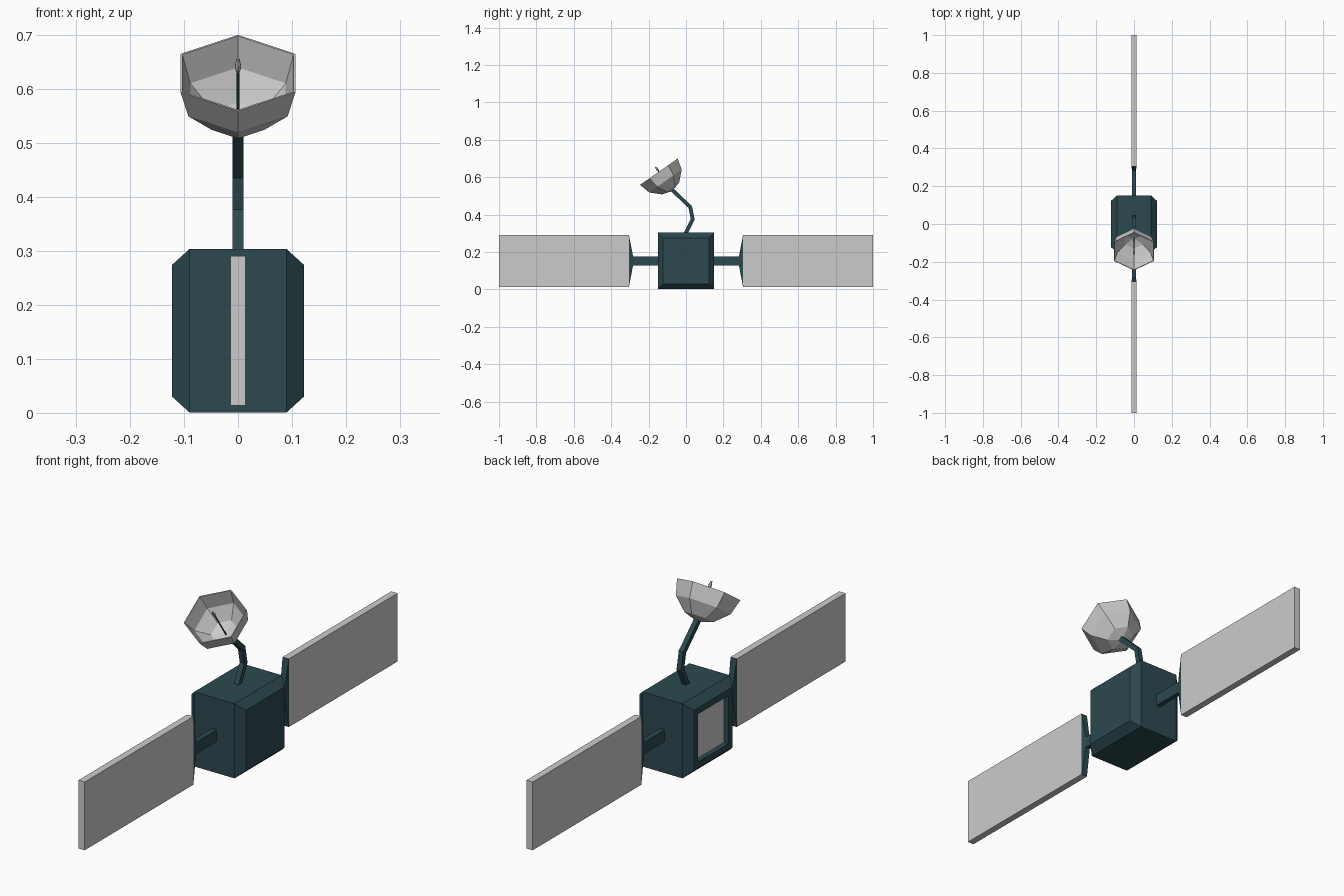
import bpy, bmesh, math
from mathutils import Vector

if "Cube" in bpy.data.objects:
    bpy.data.objects.remove(bpy.data.objects["Cube"])

teal = bpy.data.materials.new("dark_teal")
teal.diffuse_color = (0.025, 0.066, 0.08, 1)
teal.use_nodes = True
teal.node_tree.nodes["Principled BSDF"].inputs["Base Color"].default_value = teal.diffuse_color


def loft(name, rings, mat=None):
    """Skin a list of equal-length point rings and cap both ends."""
    bm = bmesh.new()
    loops = [[bm.verts.new(p) for p in r] for r in rings]
    n = len(loops[0])
    for a, b in zip(loops, loops[1:]):
        for i in range(n):
            j = (i + 1) % n
            bm.faces.new((a[i], a[j], b[j], b[i]))
    bm.faces.new(loops[0][::-1])
    bm.faces.new(loops[-1])
    bmesh.ops.remove_doubles(bm, verts=bm.verts[:], dist=1e-4)
    bmesh.ops.recalc_face_normals(bm, faces=bm.faces[:])
    me = bpy.data.meshes.new(name)
    bm.to_mesh(me)
    bm.free()
    if mat:
        me.materials.append(mat)
    ob = bpy.data.objects.new(name, me)
    bpy.context.collection.objects.link(ob)
    return ob


SQUARE = [(-1, -1), (1, -1), (1, 1), (-1, 1)]
ZC = 0.152


def ring_x(x, h):
    return [(x, a * h, ZC + b * h) for a, b in SQUARE]


def ring_y(y, hx, hz):
    return [(a * hx, y, ZC + b * hz) for a, b in SQUARE]


# Body: square block bevelled on both sides, with a recess on the left side
loft("body", [ring_x(x, h) for x, h in [
    (-0.100, 0.097), (-0.122, 0.097), (-0.122, 0.122), (-0.09, 0.151),
    (0.09, 0.151), (0.122, 0.122)]], teal)
loft("recess_panel", [ring_x(-0.102, 0.097), ring_x(-0.099, 0.097)])

# Solar wings: strut with flared end, then the panel
for side, s in (("front", -1), ("back", 1)):
    loft(side + "_strut", [ring_y(s * y, hx, hz) for y, hx, hz in [
        (0.14, 0.010, 0.024), (0.283, 0.010, 0.024), (0.305, 0.014, 0.138)]], teal)
    loft(side + "_solar_panel", [ring_y(s * 0.305, 0.014, 0.138),
                                 ring_y(s * 1.0, 0.014, 0.138)])

# Bent dish arm: square section mitred along a path in the y-z plane
path = [Vector(p) for p in [(0, -0.006, 0.29), (0, 0.036, 0.375),
                            (0, 0.023, 0.44), (0, -0.074, 0.532)]]
rings = []
for i, p in enumerate(path):
    d0 = (p - path[max(i - 1, 0)]).normalized()
    d1 = (path[min(i + 1, len(path) - 1)] - p).normalized()
    d = (d0 + d1).normalized()
    side = Vector((0, d.z, -d.y))
    w = 0.01 / d.dot(d1 if d1.length else d0)
    rings.append([p + Vector((a * 0.01, 0, 0)) + side * b * w for a, b in SQUARE])
loft("dish_arm", rings, teal)

# Dish frame: tilted axis, six-sided rings
C = Vector((0, -0.145, 0.629))
X = Vector((1, 0, 0))
U = Vector((0, 0.82, 0.573)).normalized()
N = Vector((0, -0.573, 0.82)).normalized()


def ring_dish(r, n, sides=6):
    return [C + N * n + (X * math.cos(t) + U * math.sin(t)) * r
            for t in (math.pi / 2 + 2 * math.pi * k / sides for k in range(sides))]


# Dish shell, feed rod and feed tip
loft("dish", [ring_dish(r, n) for r, n in [
    (0.0005, -0.126), (0.056, -0.109), (0.106, -0.061), (0.123, 0),
    (0.119, 0), (0.102, -0.059), (0.054, -0.104), (0.0005, -0.120)]])
loft("feed_rod", [ring_dish(0.003, -0.122), ring_dish(0.003, 0.008)], teal)
loft("feed_tip", [ring_dish(r, n) for r, n in [
    (0.003, 0.002), (0.006, 0.010), (0.006, 0.018), (0.003, 0.032)]])
